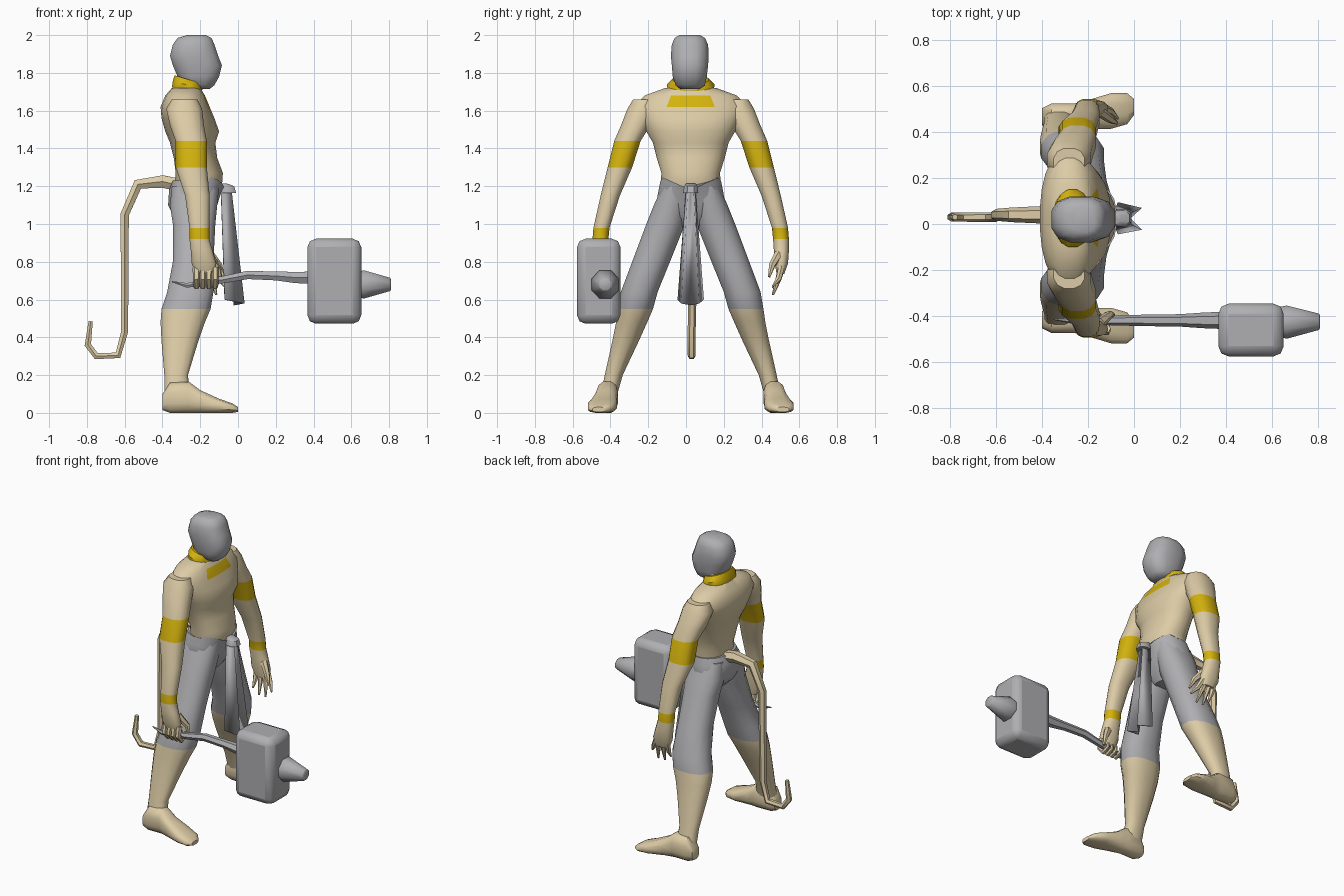
import bpy, bmesh, math

CY = 0.025  # y of the figure's mirror plane


def material(name, col):
    m = bpy.data.materials.new(name)
    m.diffuse_color = (*col, 1)
    return m


SKIN = material("pale_tan", (0.72, 0.60, 0.38))
GREY = material("mid_grey", (0.43, 0.43, 0.45))
GOLD = material("gold", (0.66, 0.45, 0.004))


def finish(ob, angle=45):
    bpy.ops.object.select_all(action='DESELECT')
    ob.select_set(True)
    bpy.context.view_layer.objects.active = ob
    bpy.ops.object.shade_smooth_by_angle(angle=math.radians(angle))


def add_mesh(name, verts, faces, mats, rule=None, smooth=45):
    me = bpy.data.meshes.new(name)
    me.from_pydata(verts, [], faces)
    bm = bmesh.new()
    bm.from_mesh(me)
    bmesh.ops.recalc_face_normals(bm, faces=bm.faces)
    bm.to_mesh(me)
    bm.free()
    for m in mats:
        me.materials.append(m)
    if rule:
        for p in me.polygons:
            p.material_index = rule(p.center, p.normal)
    ob = bpy.data.objects.new(name, me)
    bpy.context.collection.objects.link(ob)
    finish(ob, smooth)
    return ob


def loft(name, rings, mats, axis='z', n=12, power=0.85, side=0, tilt=0, rule=None, warp=None):
    """rings: (z, x0, x1, y0, y1) or, along x, (x, y0, y1, z0, z1).
    side +1/-1: y is measured outward from the mirror plane."""
    verts, k = [], len(rings)
    for t, a0, a1, b0, b1 in rings:
        for i in range(n):
            w = 2 * math.pi * (i + 0.5) / n
            c, s = math.cos(w), math.sin(w)
            c = math.copysign(abs(c) ** power, c) / math.cos(math.pi / n) ** power
            s = math.copysign(abs(s) ** power, s) / math.cos(math.pi / n) ** power
            a, b = (a0 + a1) / 2 + c * (a1 - a0) / 2, (b0 + b1) / 2 + s * (b1 - b0) / 2
            v = [a, b, t - tilt * c * (a1 - a0) / 2] if axis == 'z' else [t, a, b]
            if side:
                v[1] = CY + side * v[1]
            verts.append(warp(*v) if warp else v)
    faces = [(r * n + i, r * n + (i + 1) % n, (r + 1) * n + (i + 1) % n, (r + 1) * n + i)
             for r in range(k - 1) for i in range(n)]
    faces += [tuple(range(n)), tuple(range((k - 1) * n, k * n))]
    return add_mesh(name, verts, faces, mats, rule)


def tube(name, pts, mat):
    """pts: (x, y, z, radius)"""
    cu = bpy.data.curves.new(name, 'CURVE')
    cu.dimensions = '3D'
    cu.bevel_depth = 1
    cu.bevel_resolution = 1
    cu.use_fill_caps = True
    sp = cu.splines.new('POLY')
    sp.points.add(len(pts) - 1)
    for p, (x, y, z, r) in zip(sp.points, pts):
        p.co = (x, y, z, 1)
        p.radius = r
    cu.materials.append(mat)
    ob = bpy.data.objects.new(name, cu)
    bpy.context.collection.objects.link(ob)
    bpy.ops.object.select_all(action='DESELECT')
    ob.select_set(True)
    bpy.context.view_layer.objects.active = ob
    bpy.ops.object.convert(target='MESH')
    finish(bpy.context.object, 50)


# torso, with the gold chest patch below the collar
def chest_rule(c, nrm):
    return 1 if 1.62 < c.z < 1.685 and nrm.x > 0.2 and abs(c.y - CY) < 0.09 else 0


loft("torso", [
    (1.15, -0.33, -0.10, -0.12, 0.17), (1.20, -0.33, -0.085, -0.135, 0.185),
    (1.27, -0.33, -0.08, -0.13, 0.18), (1.35, -0.34, -0.11, -0.155, 0.205),
    (1.43, -0.36, -0.12, -0.175, 0.225), (1.49, -0.385, -0.10, -0.21, 0.26),
    (1.56, -0.405, -0.125, -0.245, 0.295), (1.62, -0.41, -0.15, -0.275, 0.325),
    (1.68, -0.385, -0.175, -0.22, 0.27), (1.72, -0.35, -0.20, -0.11, 0.16)],
    [SKIN, GOLD], n=24, power=0.9, rule=chest_rule)

# neck, collar, head
loft("neck", [(1.66, -0.33, -0.2, -0.06, 0.11), (1.80, -0.31, -0.17, -0.05, 0.1)], [SKIN])
loft("collar", [(1.70, -0.35, -0.19, -0.095, 0.145), (1.735, -0.345, -0.19, -0.1, 0.15),
                (1.765, -0.335, -0.19, -0.07, 0.12)], [GOLD], tilt=0.3, n=16)
loft("head", [
    (1.715, -0.25, -0.15, -0.03, 0.07), (1.735, -0.29, -0.125, -0.055, 0.1),
    (1.78, -0.32, -0.10, -0.07, 0.11), (1.84, -0.345, -0.085, -0.075, 0.117),
    (1.89, -0.36, -0.105, -0.08, 0.12), (1.95, -0.345, -0.125, -0.075, 0.117),
    (1.985, -0.32, -0.14, -0.06, 0.10), (2.0, -0.27, -0.17, -0.035, 0.075)],
    [GREY], power=0.75)


# hips, whose waistband dips to a V in front
def waist_v(x, y, z):
    if z > 1.2:
        z = 1.18 + 0.45 * abs(y - CY) if x > -0.16 else 1.23
    return x, y, z


loft("hips", [
    (0.98, -0.28, -0.17, -0.03, 0.08), (1.04, -0.34, -0.13, -0.13, 0.18),
    (1.10, -0.37, -0.11, -0.16, 0.21), (1.18, -0.365, -0.085, -0.145, 0.195),
    (1.25, -0.345, -0.075, -0.135, 0.185)], [GREY], n=20, warp=waist_v)

for s, label in ((1, "left"), (-1, "right")):
    # leg: trousers above the knee
    loft(label + "_leg", [
        (0.06, -0.39, -0.25, 0.40, 0.485), (0.20, -0.39, -0.265, 0.36, 0.455),
        (0.38, -0.405, -0.21, 0.275, 0.415), (0.48, -0.41, -0.175, 0.23, 0.395),
        (0.55, -0.405, -0.145, 0.20, 0.385), (0.64, -0.375, -0.13, 0.175, 0.37),
        (0.80, -0.345, -0.13, 0.11, 0.31), (1.00, -0.345, -0.12, 0.03, 0.235),
        (1.10, -0.36, -0.11, 0.01, 0.195), (1.20, -0.35, -0.10, 0.01, 0.15)],
        [SKIN, GREY], side=s, rule=lambda c, n: int(c.z > 0.55))
    # foot
    loft(label + "_foot", [
        (-0.40, 0.405, 0.48, 0.015, 0.10), (-0.36, 0.39, 0.50, 0.0, 0.16),
        (-0.26, 0.385, 0.50, 0.0, 0.165), (-0.20, 0.39, 0.515, 0.0, 0.12),
        (-0.10, 0.39, 0.545, 0.0, 0.075), (-0.03, 0.41, 0.545, 0.0, 0.05),
        (0.0, 0.45, 0.52, 0.005, 0.03)], [SKIN], axis='x', side=s, power=0.75)
    # arm and palm with the two gold bands
    loft(label + "_arm", [
        (0.735, -0.22, -0.125, 0.455, 0.495), (0.79, -0.245, -0.115, 0.445, 0.515),
        (0.86, -0.25, -0.135, 0.44, 0.52), (0.92, -0.257, -0.152, 0.436, 0.52),
        (0.98, -0.257, -0.152, 0.43, 0.515), (1.15, -0.28, -0.15, 0.375, 0.477),
        (1.30, -0.33, -0.165, 0.31, 0.44), (1.44, -0.33, -0.165, 0.265, 0.405),
        (1.52, -0.36, -0.18, 0.215, 0.37), (1.61, -0.38, -0.19, 0.17, 0.335),
        (1.66, -0.35, -0.215, 0.18, 0.305)], [SKIN, GOLD], side=s,
        rule=lambda c, n: int(0.92 < c.z < 0.98 or 1.30 < c.z < 1.44))

# open left hand: fingers and thumb
for i, (bx, tx, tz) in enumerate([(-0.215, -0.21, 0.66), (-0.185, -0.165, 0.625),
                                  (-0.155, -0.115, 0.625), (-0.13, -0.07, 0.67)]):
    tube(f"left_finger_{i}", [(bx, 0.505, 0.77, 0.019), ((bx + tx) / 2, 0.49, 0.71, 0.016),
                              (tx, 0.46, tz, 0.006)], SKIN)
tube("left_thumb", [(-0.15, 0.49, 0.84, 0.024), (-0.10, 0.455, 0.78, 0.018),
                    (-0.075, 0.44, 0.72, 0.007)], SKIN)

# gripping right hand
for i in range(4):
    x = -0.22 + 0.033 * i
    tube(f"right_finger_{i}", [(x, -0.455, 0.77, 0.02), (x, -0.468, 0.71, 0.019),
                               (x, -0.435, 0.668, 0.016), (x, -0.395, 0.685, 0.013),
                               (x, -0.39, 0.715, 0.008)], SKIN)
tube("right_thumb", [(-0.15, -0.43, 0.83, 0.024), (-0.105, -0.395, 0.76, 0.018),
                     (-0.09, -0.395, 0.69, 0.008)], SKIN)

# tail
tube("tail", [(-0.28, 0.035, 1.20, 0.04), (-0.40, 0.04, 1.225, 0.038), (-0.53, 0.04, 1.21, 0.032),
              (-0.60, 0.04, 1.05, 0.026), (-0.60, 0.03, 0.43, 0.021), (-0.635, 0.03, 0.305, 0.021),
              (-0.75, 0.03, 0.30, 0.02), (-0.795, 0.03, 0.36, 0.02), (-0.78, 0.03, 0.485, 0.013)], SKIN)

# folded waist cloth hanging in front
top = [(-0.09, 0.05), (-0.035, 0.04), (-0.06, 0.025), (-0.035, 0.01), (-0.09, 0.0)]
hem = [(-0.07, 0.095, 0.60), (0.035, 0.07, 0.58), (-0.015, 0.025, 0.57),
       (0.035, -0.025, 0.58), (-0.07, -0.045, 0.60)]
cloth = add_mesh("waist_cloth", [(x, y, 1.19) for x, y in top] + hem,
                 [(i, i + 1, i + 6, i + 5) for i in range(4)], [GREY], smooth=20)
cloth.modifiers.new("thickness", 'SOLIDIFY').thickness = 0.008
loft("cloth_knot", [(1.165, -0.10, -0.01, -0.015, 0.065), (1.20, -0.10, -0.02, -0.01, 0.06),
                    (1.215, -0.10, -0.06, 0.0, 0.05)], [GREY], n=8)

# hammer: handle, block, spike
tube("hammer_handle", [(-0.35, -0.415, 0.695, 0.003), (-0.27, -0.42, 0.675, 0.014),
                       (-0.19, -0.42, 0.69, 0.018), (-0.08, -0.42, 0.705, 0.022),
                       (0.05, -0.42, 0.73, 0.025), (0.2, -0.42, 0.725, 0.027),
                       (0.30, -0.42, 0.717, 0.034), (0.40, -0.42, 0.715, 0.038)], GREY)
bpy.ops.mesh.primitive_cube_add(size=1, location=(0.51, -0.462, 0.697))
block = bpy.context.object
block.name = "hammer_block"
block.scale = (0.285, 0.23, 0.45)
bpy.ops.object.transform_apply(location=False, rotation=False, scale=True)
block.data.materials.append(GREY)
bev = block.modifiers.new("rounding", 'BEVEL')
bev.width, bev.segments = 0.045, 2
finish(block)
loft("hammer_spike", [(0.62, -0.485, -0.365, 0.62, 0.74), (0.665, -0.50, -0.355, 0.605, 0.755),
                      (0.805, -0.462, -0.39, 0.645, 0.715), (0.81, -0.455, -0.397, 0.652, 0.708)],
     [GREY], axis='x', n=8, power=1)
